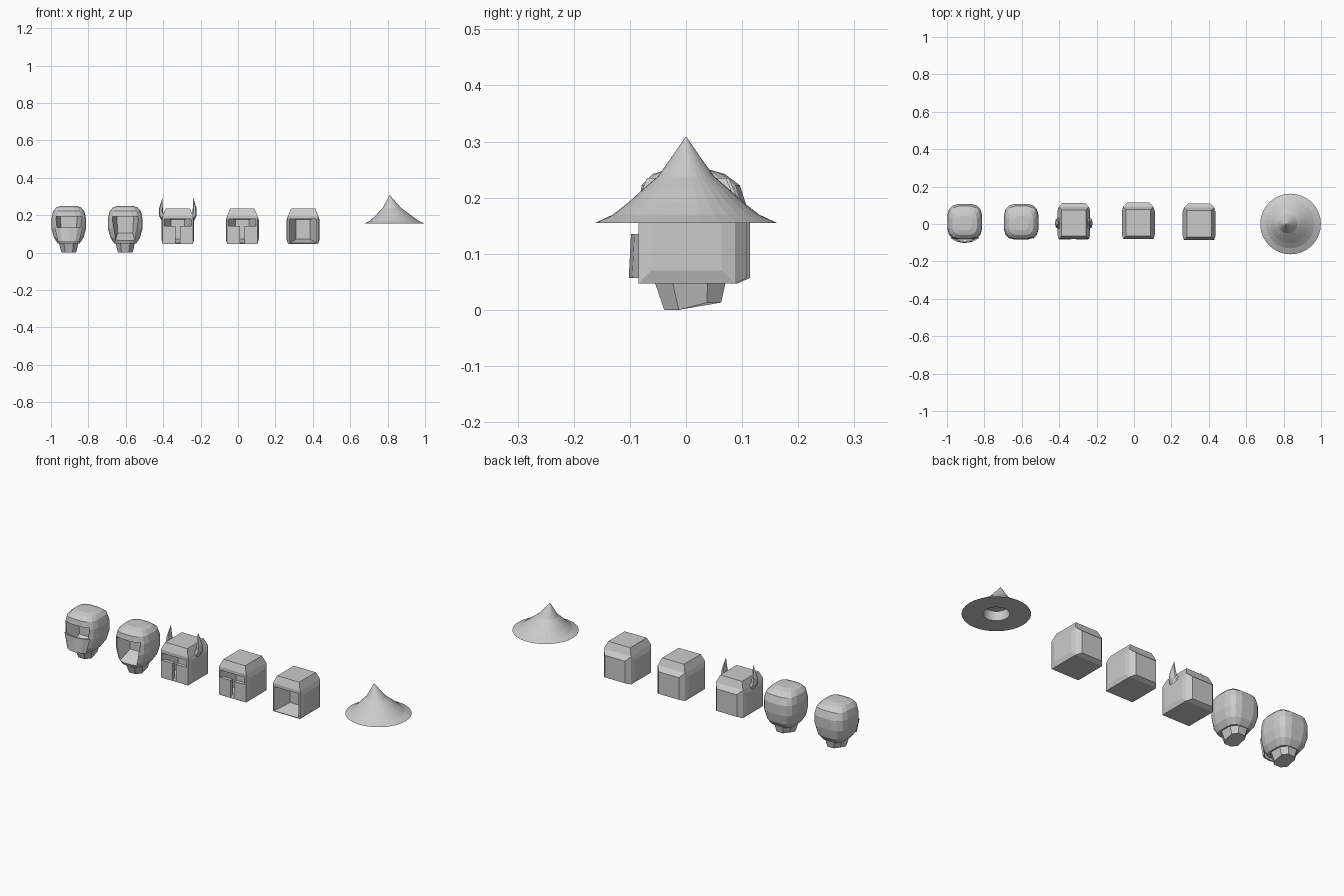
import bpy, bmesh
from math import cos, sin, pi
from mathutils import Vector

if "Cube" in bpy.data.objects:
    bpy.data.objects.remove(bpy.data.objects["Cube"])


def finish(name, bm, loc=(0, 0, 0)):
    bmesh.ops.recalc_face_normals(bm, faces=bm.faces[:])
    me = bpy.data.meshes.new(name)
    bm.to_mesh(me)
    bm.free()
    ob = bpy.data.objects.new(name, me)
    ob.location = loc
    bpy.context.collection.objects.link(ob)
    return ob


def loft(name, rings, loc=(0, 0, 0)):
    """Skin a stack of equal-count rings and cap both ends."""
    bm = bmesh.new()
    rows = [[bm.verts.new(p) for p in r] for r in rings]
    n = len(rows[0])
    for a, b in zip(rows, rows[1:]):
        for i in range(n):
            j = (i + 1) % n
            bm.faces.new((a[i], a[j], b[j], b[i]))
    bm.faces.new(rows[0])
    bm.faces.new(rows[-1])
    return finish(name, bm, loc)


def squircle(z, hw, yf, yb, n=16, power=0.6, tilt=0):
    cy, hy = (yf + yb) / 2, (yb - yf) / 2
    pts = []
    for i in range(n):
        a = 2 * pi * (i + 0.5) / n
        c, s = cos(a), sin(a)
        x = hw * abs(c) ** power * (1 if c > 0 else -1)
        y = hy * abs(s) ** power * (1 if s > 0 else -1)
        pts.append((x, cy + y, z + tilt * (y > 0)))
    return pts


def carve(ob, front, back):
    """Cut a tapered face recess; front/back = (y, top hw, top z, bottom hw, bottom z)."""
    rings = [[(-tw, y, tz), (tw, y, tz), (bw, y, bz), (-bw, y, bz)]
             for y, tw, tz, bw, bz in (front, back)]
    cutter = loft("recess_cutter", rings, ob.location)
    cutter.hide_render = True
    mod = ob.modifiers.new("recess", 'BOOLEAN')
    mod.operation, mod.object, mod.solver = 'DIFFERENCE', cutter, 'EXACT'
    bpy.context.view_layer.update()
    dg = bpy.context.evaluated_depsgraph_get()
    me = bpy.data.meshes.new_from_object(ob.evaluated_get(dg))
    ob.modifiers.clear()
    ob.data = me
    bpy.data.objects.remove(cutter)


# Rounded helmets with a tapered neck
def round_helmet(name, x):
    profile = [(0.05, 0.06, -0.07, 0.075), (0.08, 0.08, -0.083, 0.097),
               (0.13, 0.094, -0.086, 0.107), (0.185, 0.093, -0.086, 0.109),
               (0.222, 0.084, -0.08, 0.097), (0.242, 0.066, -0.06, 0.07),
               (0.25, 0.04, -0.035, 0.042)]
    shell = loft(name + "_shell", [squircle(*p) for p in profile], (x, 0, 0))
    carve(shell, (-0.09, 0.077, 0.193, 0.054, 0.056), (0.0, 0.045, 0.198, 0.04, 0.105))
    loft(name + "_neck", [squircle(0.0, 0.042, -0.042, 0.066, 8, 0.8, 0.013),
                          squircle(0.055, 0.056, -0.062, 0.076, 8, 0.8)], (x, 0, 0))


round_helmet("masked_helmet", -0.905)
round_helmet("round_helmet", -0.603)

# Ridged lower face mask on the first helmet
bm = bmesh.new()
cols = [(-1, -0.076), (-0.63, -0.092), (0, -0.098), (0.63, -0.092), (1, -0.076)]
top = [bm.verts.new((0.076 * s, y, 0.135)) for s, y in cols]
low = [bm.verts.new((0.056 * s, y - 0.004, 0.057)) for s, y in cols]
for i in range(4):
    bm.faces.new((top[i], low[i], low[i + 1], top[i + 1]))
mask = finish("face_mask", bm, (-0.905, 0, 0))
mask.modifiers.new("thickness", 'SOLIDIFY').thickness = 0.008


# Boxy helmets: a cube whose panels bulge outward
def box_helmet(name, x, y=0.0):
    bm = bmesh.new()
    bmesh.ops.create_cube(bm, size=1)
    for v in bm.verts:
        v.co = Vector((v.co.x * 0.162, v.co.y * 0.172 + 0.001, v.co.z * 0.15 + 0.122))
    for f in bm.faces[:]:
        n = f.normal.copy()
        if n.z > 0.5:
            inset, depth = 0.022, 0.038
        elif n.y > 0.5:
            inset, depth = 0.03, 0.022
        elif abs(n.x) > 0.5:
            inset, depth = 0.033, 0.007
        else:
            continue
        bmesh.ops.inset_individual(bm, faces=[f], thickness=inset, depth=depth)
        if n.y > 0.5:
            for v in f.verts:
                if v.co.z < 0.1:
                    v.co.z = 0.057
    shell = finish(name + "_shell", bm, (x, y, 0))
    carve(shell, (-0.0875, 0.074, 0.18, 0.074, 0.05), (0.0, 0.037, 0.178, 0.037, 0.072))


# Cheek plates leave a T-shaped opening
def cheek_plates(name, x, y=0.0):
    for side, s in (("left", -1), ("right", 1)):
        rings = [[(s * a, b, z) for a, b in
                  ((0.011, -0.086), (0.076, -0.086), (0.07, -0.066), (0.011, -0.066))]
                 for z in (0.049, 0.142)]
        loft(f"{name}_{side}_cheek_plate", rings, (x, y, 0))


box_helmet("horned_helmet", -0.322, 0.004)
box_helmet("slotted_helmet", 0.023, 0.005)
box_helmet("open_helmet", 0.348)
cheek_plates("horned_helmet", -0.322, 0.004)
cheek_plates("slotted_helmet", 0.023, 0.005)

# Horns curve out of the sides and up to a point
horn = [  # centre x, centre z, cross-section radius, tilt of the section
    (0.078, 0.188, 0.034, 1.5), (0.09, 0.208, 0.027, 0.75),
    (0.09, 0.24, 0.018, 0.25), (0.081, 0.296, 0.001, 0.0)]
for side, s in (("left", -1), ("right", 1)):
    rings = []
    for cx, cz, r, t in horn:
        w = r * (0.55 if t < 1 else 0.9)
        rings.append([(s * (cx + w * cos(a) * cos(t)), r * sin(a),
                       cz - w * cos(a) * sin(t))
                      for a in (2 * pi * i / 6 for i in range(6))])
    loft(f"{side}_horn", rings, (-0.322, 0.004, 0))

# Conical hat: tip leans to one side, hollow crown underneath
hat = [(0.055, 0.2, 0), (0.063, 0.155, 0), (0.162, 0.155, 0), (0.13, 0.17, -0.002),
       (0.102, 0.192, -0.005), (0.078, 0.214, -0.009), (0.05, 0.238, -0.014),
       (0.025, 0.273, -0.02), (0.001, 0.308, -0.026)]
loft("conical_hat", [[(dx + r * cos(2 * pi * i / 32), r * sin(2 * pi * i / 32), z)
                      for i in range(32)] for r, z, dx in hat], (0.837, 0, 0))
